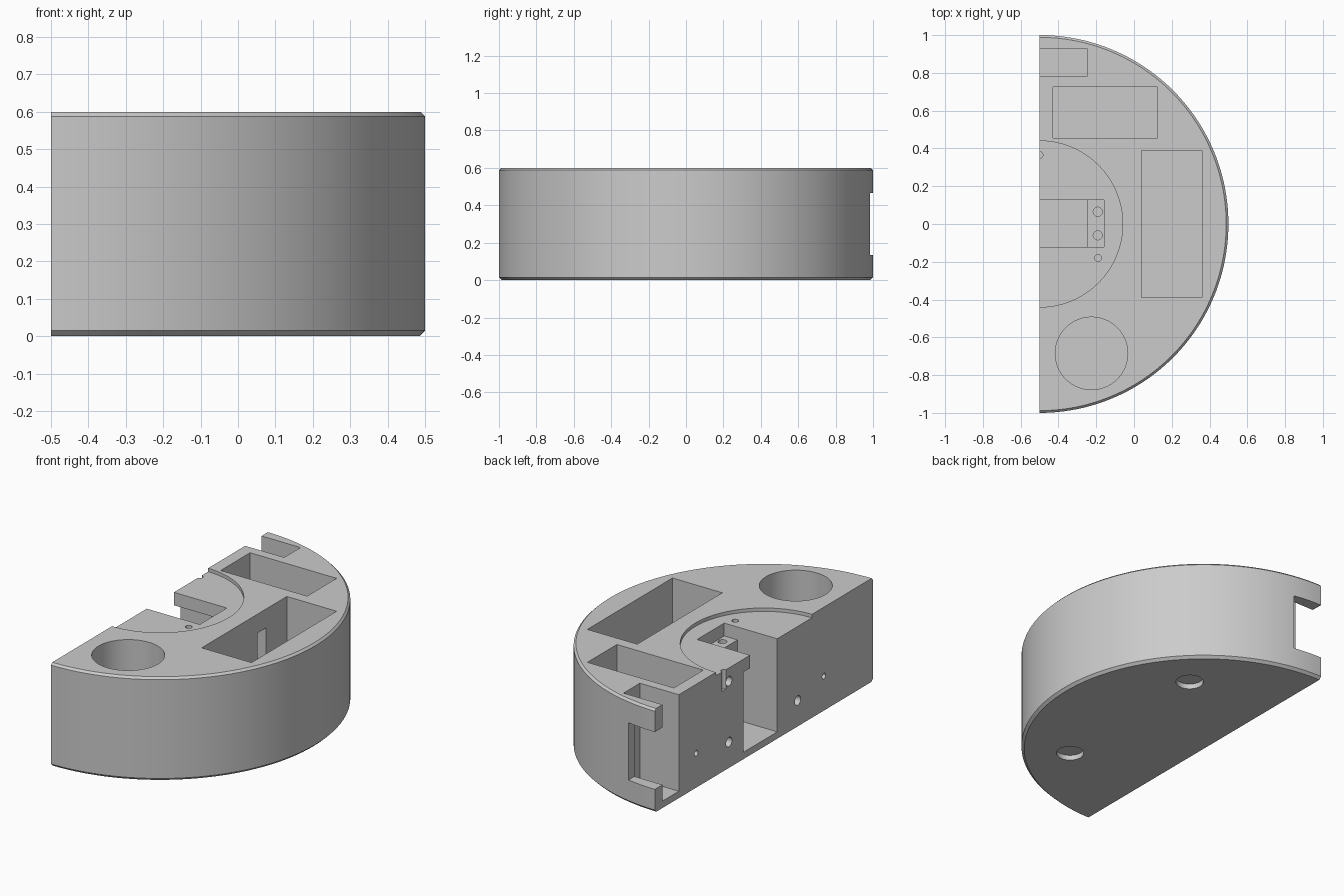
import bpy, bmesh, math
from mathutils import Matrix, Vector

cube = bpy.data.objects.get("Cube")
if cube:
    bpy.data.objects.remove(cube, do_unlink=True)

HEIGHT = 0.6
FLAT_X = -0.5          # plane of the flat side
FLOOR = 0.04           # floor height of the deep pockets
OVER = 0.1             # cutter overshoot

grey = bpy.data.materials.new("light_grey")
grey.use_nodes = True
colour = (0.6, 0.6, 0.6, 1)
grey.diffuse_color = colour
grey.node_tree.nodes["Principled BSDF"].inputs["Base Color"].default_value = colour


def make_object(name, bm):
    bmesh.ops.recalc_face_normals(bm, faces=bm.faces)
    mesh = bpy.data.meshes.new(name)
    bm.to_mesh(mesh)
    bm.free()
    mesh.materials.append(grey)
    ob = bpy.data.objects.new(name, mesh)
    bpy.context.collection.objects.link(ob)
    return ob


# Half-round block with chamfered curved edges
def half_disc():
    bm = bmesh.new()
    steps = 96
    rings = []
    for radius, z in ((0.985, 0), (1, 0.015), (1, HEIGHT - 0.012), (0.988, HEIGHT)):
        angles = [math.pi * (i / steps - 0.5) for i in range(steps + 1)]
        rings.append([bm.verts.new((FLAT_X + radius * math.cos(a),
                                    radius * math.sin(a), z)) for a in angles])
    for low, high in zip(rings, rings[1:]):
        for i in range(steps):
            bm.faces.new((low[i], low[i + 1], high[i + 1], high[i]))
    bm.faces.new(rings[0])
    bm.faces.new(rings[-1])
    bm.faces.new([r[0] for r in rings] + [r[-1] for r in reversed(rings)])
    return make_object("half_round_body", bm)


body = half_disc()


def cut(bm):
    cutter = make_object("cutter", bm)
    cutter.hide_render = True
    mod = body.modifiers.new("cut", "BOOLEAN")
    mod.operation = "DIFFERENCE"
    mod.solver = "EXACT"
    mod.object = cutter
    bpy.context.view_layer.objects.active = body
    bpy.ops.object.modifier_apply(modifier=mod.name)
    bpy.data.objects.remove(cutter, do_unlink=True)


def cut_box(x, y, z):
    bm = bmesh.new()
    size = [b - a for a, b in (x, y, z)]
    mid = [(a + b) / 2 for a, b in (x, y, z)]
    bmesh.ops.create_cube(bm, size=1, matrix=Matrix.Translation(mid) @ Matrix.Diagonal((*size, 1)))
    cut(bm)


def cut_round(start, end, radius, segments=32):
    start, end = Vector(start), Vector(end)
    axis = end - start
    turn = axis.to_track_quat("Z", "Y").to_matrix().to_4x4()
    bm = bmesh.new()
    bmesh.ops.create_cone(bm, cap_ends=True, segments=segments, radius1=radius, radius2=radius,
                          depth=axis.length, matrix=Matrix.Translation((start + end) / 2) @ turn)
    cut(bm)


TOP = HEIGHT + OVER
SIDE = FLAT_X - OVER

# Shallow round recess in the top
cut_round((FLAT_X, 0, HEIGHT - 0.02), (FLAT_X, 0, TOP), 0.44, 128)

# Closed rectangular pockets and the round pocket
cut_box((-0.43, 0.125), (0.455, 0.725), (FLOOR, TOP))
cut_box((0.04, 0.36), (-0.39, 0.39), (FLOOR, TOP))
cut_round((-0.225, -0.685, FLOOR), (-0.225, -0.685, TOP), 0.192, 64)

# End pocket open to the flat side, with a window in the curved wall
cut_box((SIDE, -0.25), (0.78, 0.93), (FLOOR, TOP))
cut_box((SIDE, -0.32), (0.87, 1.1), (0.135, 0.467))

# Central slot: stepped upper part, wider lower part, cable passage
cut_box((SIDE, -0.16), (-0.122, 0.127), (0.505, TOP))
cut_box((SIDE, -0.245), (-0.122, 0.185), (FLOOR, 0.505))
cut_box((-0.3, 0.1), (0.12, 0.2), (0.3, 0.49))

# Screw holes in the step and recess
for y in (0.065, -0.06):
    cut_round((-0.192, y, 0.3), (-0.192, y, 0.55), 0.024)
cut_round((-0.19, -0.18, 0.4), (-0.19, -0.18, TOP), 0.018)
cut_round((FLAT_X, 0.365, 0.467), (FLAT_X, 0.365, TOP), 0.018)

# Joining holes in the flat side
for y, z, radius in ((0.32, 0.15, 0.027), (-0.31, 0.15, 0.027), (0.32, 0.503, 0.027),
                     (0.62, 0.2, 0.016), (-0.55, 0.2, 0.016)):
    cut_round((SIDE, y, z), (FLAT_X + 0.06, y, z), radius)

# Round sockets underneath
for y in (0.51, -0.51):
    cut_round((0.03, y, -OVER), (0.03, y, 0.03), 0.075, 48)

# Smooth curved walls, sharp edges
bpy.ops.object.select_all(action="DESELECT")
body.select_set(True)
bpy.context.view_layer.objects.active = body
bpy.ops.object.shade_smooth_by_angle(angle=math.radians(30))
